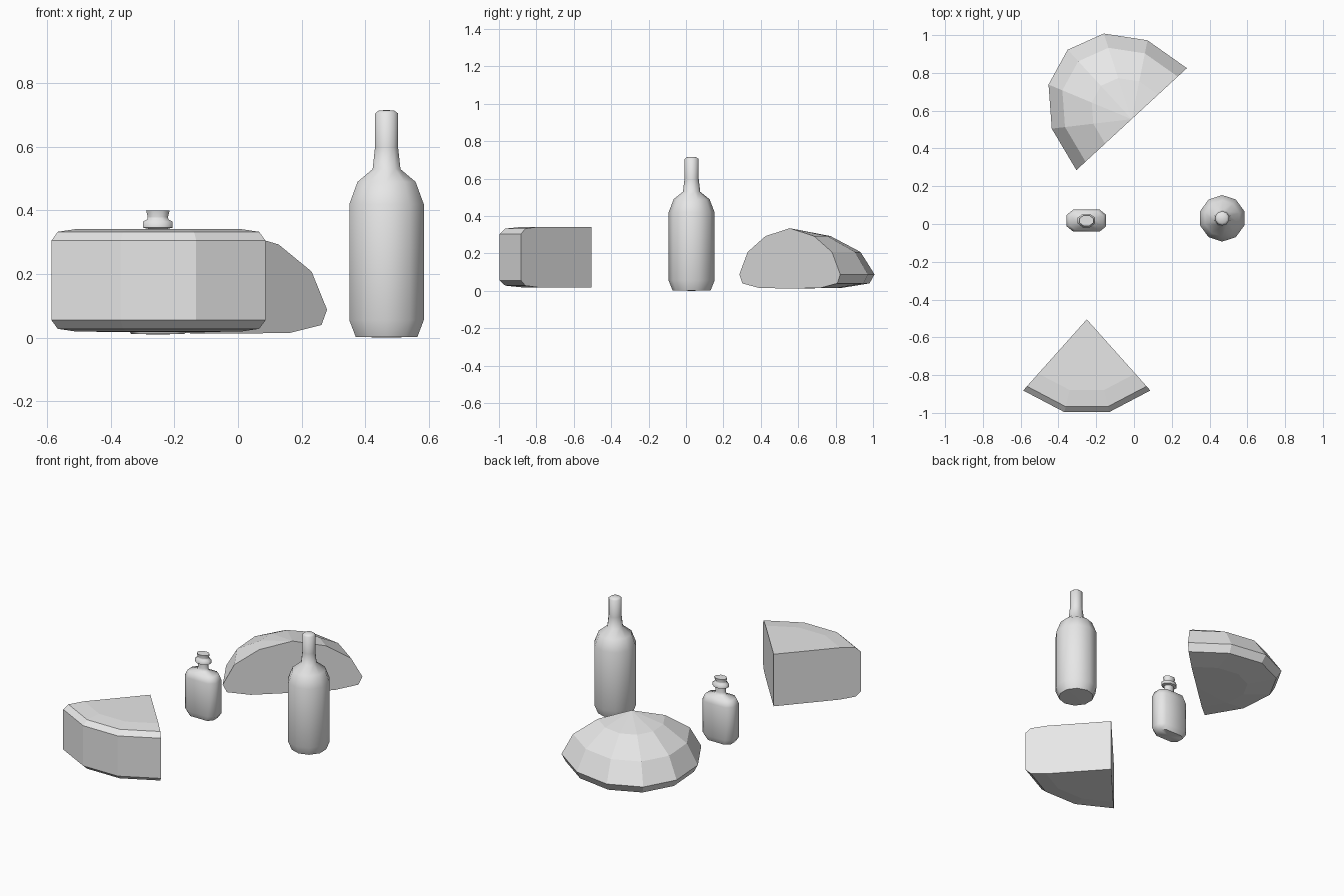
import bpy, bmesh
from math import sin, cos, radians, pi

cube = bpy.data.objects.get("Cube")
if cube:
    bpy.data.objects.remove(cube, do_unlink=True)

clay = bpy.data.materials.new("pale grey")
clay.use_nodes = True
clay.diffuse_color = (0.8, 0.8, 0.8, 1)
clay.node_tree.nodes["Principled BSDF"].inputs["Base Color"].default_value = (0.8, 0.8, 0.8, 1)


def loft(name, rings, location, turn=0, closed=True, smooth=False):
    """Skin equal-length rings of points; open rings get flat cut sides."""
    bm = bmesh.new()
    rows = [[bm.verts.new(p) for p in ring] for ring in rings]
    count = len(rows[0])
    for low, high in zip(rows, rows[1:]):
        for i in range(count if closed else count - 1):
            j = (i + 1) % count
            bm.faces.new((low[i], low[j], high[j], high[i]))
    if not closed:
        for side in (0, -1):
            bm.faces.new([row[side] for row in rows])
    bmesh.ops.remove_doubles(bm, verts=bm.verts, dist=0.0001)
    bmesh.ops.recalc_face_normals(bm, faces=bm.faces)
    mesh = bpy.data.meshes.new(name)
    bm.to_mesh(mesh)
    bm.free()
    mesh.materials.append(clay)
    obj = bpy.data.objects.new(name, mesh)
    bpy.context.collection.objects.link(obj)
    obj.location = location
    obj.rotation_euler.z = radians(turn)
    if smooth:
        bpy.ops.object.select_all(action='DESELECT')
        obj.select_set(True)
        bpy.context.view_layer.objects.active = obj
        bpy.ops.object.shade_smooth_by_angle(angle=radians(60))
    return obj


def spin(profile, angles, sx=1, sy=1):
    """Rings of a (radius, height) profile turned through the angles."""
    return [[(r * sx * cos(radians(a)), r * sy * sin(radians(a)), z) for a in angles]
            for r, z in profile]


# Tall bottle with ten sides
bottle = [(0, 0), (.102, .003), (.123, .055), (.123, .42), (.096, .49), (.046, .53),
          (.038, .6), (.038, .705), (.026, .714), (0, .716)]
loft("tall_bottle", spin(bottle, range(18, 378, 36)), (.467, .03, 0), smooth=True)

# Cheese wedge with bevelled rind
wedge = [(0, .018), (.385, .019), (.475, .028), (.505, .055), (.505, .305),
         (.475, .333), (.385, .342), (0, .342)]
loft("cheese_wedge", spin(wedge, [-131.8, -103.6, -76.4, -48.2]), (-.25, -.505, 0), closed=False)

# Half loaf, an oval dome cut along its short axis
loaf = [(0, .013), (.6, .015), (.94, .04), (1, .088), (.834, .208), (.48, .293), (0, .335)]
loft("half_loaf", spin(loaf, range(0, 181, 30), .398, .5), (-.0125, .555, 0), 42.7, closed=False)

# Flat flask: chamfered rectangular body, oval neck and stopper
corners = [(.105, .03), (.07, .058), (-.07, .058), (-.105, .03)]
corners += [(-x, -y) for x, y in corners]
body = [(0, .01), (.8, .012), (1, .045), (1, .25), (.85, .285)]
neck = [(.036, .298), (.03, .315), (.03, .342), (.048, .346), (.048, .365),
        (.034, .372), (.033, .38), (.038, .4), (0, .4)]
rings = [[(x * s, y * s, z) for x, y in corners] for s, z in body]
rings += spin(neck, [22.5 + 45 * i for i in range(8)], 1.05, .8)
loft("flat_flask", rings, (-.252, .018, 0), smooth=True)
